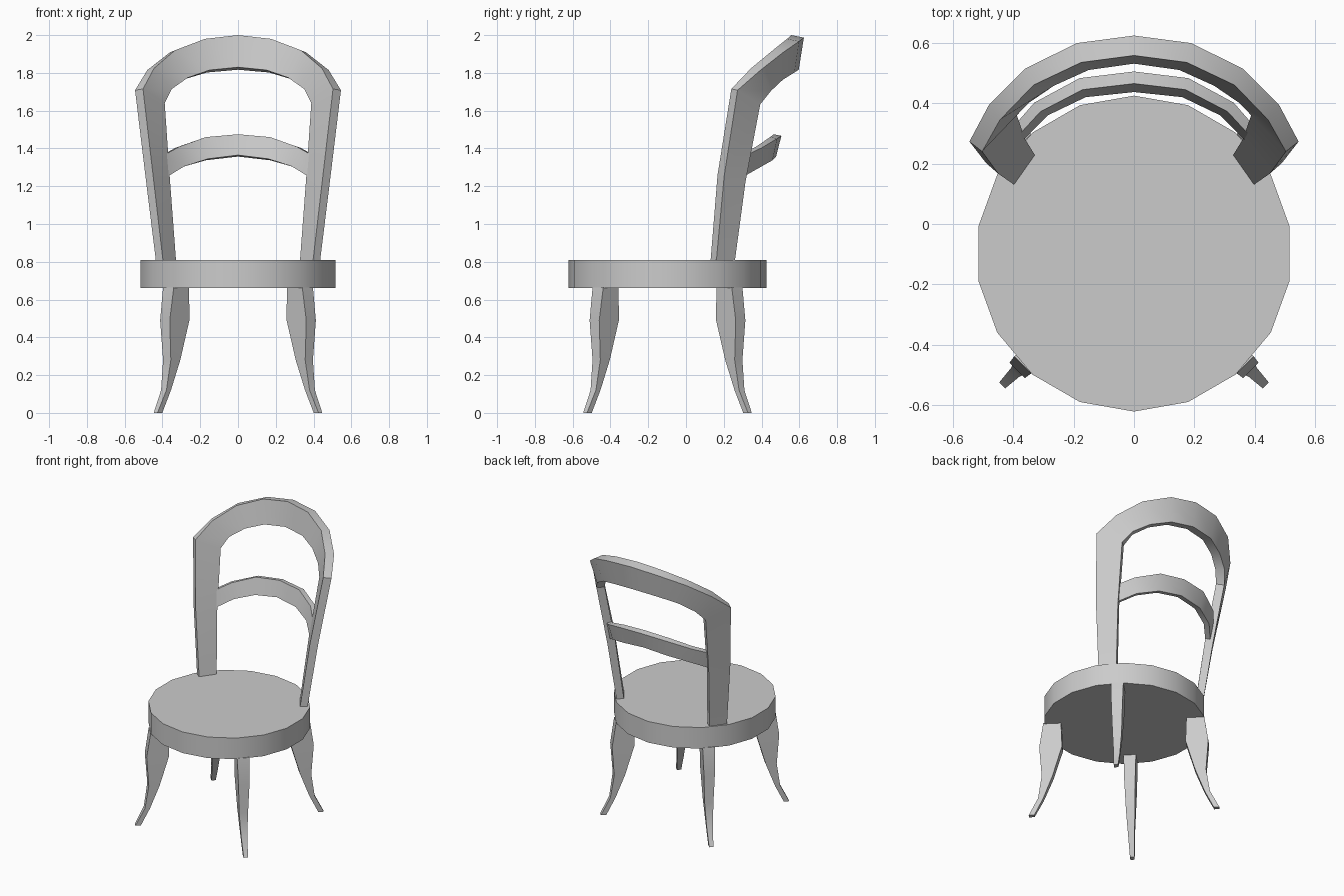
import bpy
import bmesh
import math
from mathutils import Vector

if "Cube" in bpy.data.objects:
    bpy.data.objects.remove(bpy.data.objects["Cube"], do_unlink=True)

SEAT_Y = -0.098

grey = bpy.data.materials.new("plain_grey")
grey.use_nodes = True
colour = (0.6, 0.6, 0.6, 1)
grey.diffuse_color = colour
grey.node_tree.nodes["Principled BSDF"].inputs["Base Color"].default_value = colour


def finish(obj, angle=30):
    """Assign the material and smooth the gentle edges."""
    obj.data.materials.append(grey)
    bpy.ops.object.select_all(action="DESELECT")
    obj.select_set(True)
    bpy.context.view_layer.objects.active = obj
    bpy.ops.object.shade_smooth_by_angle(angle=math.radians(angle))


def loft(name, sections, angle=30):
    """Skin a row of four-cornered sections and cap both ends."""
    bm = bmesh.new()
    rings = [[bm.verts.new(p) for p in section] for section in sections]
    for a, b in zip(rings, rings[1:]):
        for i in range(4):
            j = (i + 1) % 4
            bm.faces.new((a[i], a[j], b[j], b[i]))
    bm.faces.new(rings[0])
    bm.faces.new(rings[-1])
    bmesh.ops.recalc_face_normals(bm, faces=bm.faces)
    mesh = bpy.data.meshes.new(name)
    bm.to_mesh(mesh)
    bm.free()
    obj = bpy.data.objects.new(name, mesh)
    bpy.context.collection.objects.link(obj)
    finish(obj, angle)


def bent_frame(name, stations):
    """Mirror half a frame: each station has outer front, inner front, depth."""
    half = []
    for outer, inner, (dx, dy) in stations:
        depth = Vector((dx, dy, -0.2 * dy))
        outer, inner = Vector(outer), Vector(inner)
        half.append([outer, outer + depth, inner + depth, inner])
    other = [[Vector((-p.x, p.y, p.z)) for p in s] for s in reversed(half[:-1])]
    loft(name, half + other)


# Round seat
bpy.ops.mesh.primitive_cylinder_add(
    vertices=18, radius=0.523, depth=0.15, location=(0, SEAT_Y, 0.735))
seat = bpy.context.object
seat.name = "seat"
finish(seat)

# Four curved legs, set diagonally: height, inner and outer radius, half width
leg_profile = [
    (0.665, 0.406, 0.521, 0.04),
    (0.49, 0.40, 0.547, 0.036),
    (0.28, 0.461, 0.532, 0.029),
    (0.12, 0.522, 0.556, 0.02),
    (0, 0.581, 0.617, 0.014),
]
for front, depth_name in ((-1, "front"), (1, "back")):
    for side, side_name in ((1, "left"), (-1, "right")):
        out = Vector((side, front, 0)).normalized()
        across = Vector((-out.y, out.x, 0))
        sections = []
        for z, inner, outer, w in leg_profile:
            base = Vector((0, SEAT_Y, z))
            sections.append([base + out * r + across * s for r, s in
                             ((inner, -w), (outer, -w), (outer, w), (inner, w))])
        loft(f"{depth_name}_{side_name}_leg", sections)

# Posts and curved top of the backrest in one hoop
bent_frame("back_hoop", [
    ((0.397, 0.13, 0.805), (0.328, 0.228, 0.805), (0.037, 0.03)),
    ((0.45, 0.167, 1.26), (0.36, 0.28, 1.23), (0.04, 0.035)),
    ((0.503, 0.24, 1.715), (0.388, 0.36, 1.64), (0.042, 0.033)),
    ((0.444, 0.345, 1.825), (0.35, 0.40, 1.715), (0.036, 0.05)),
    ((0.333, 0.46, 1.92), (0.265, 0.458, 1.775), (0.027, 0.055)),
    ((0.175, 0.535, 1.98), (0.15, 0.51, 1.815), (0.014, 0.064)),
    ((0, 0.558, 2), (0, 0.531, 1.83), (0, 0.066)),
])

# Curved middle rail between the posts
bent_frame("back_rail", [
    ((0.39, 0.285, 1.365), (0.375, 0.27, 1.25), (0.02, 0.025)),
    ((0.31, 0.372, 1.41), (0.285, 0.36, 1.305), (0.02, 0.03)),
    ((0.17, 0.445, 1.46), (0.16, 0.42, 1.345), (0.01, 0.038)),
    ((0, 0.465, 1.475), (0, 0.437, 1.365), (0, 0.04)),
])
